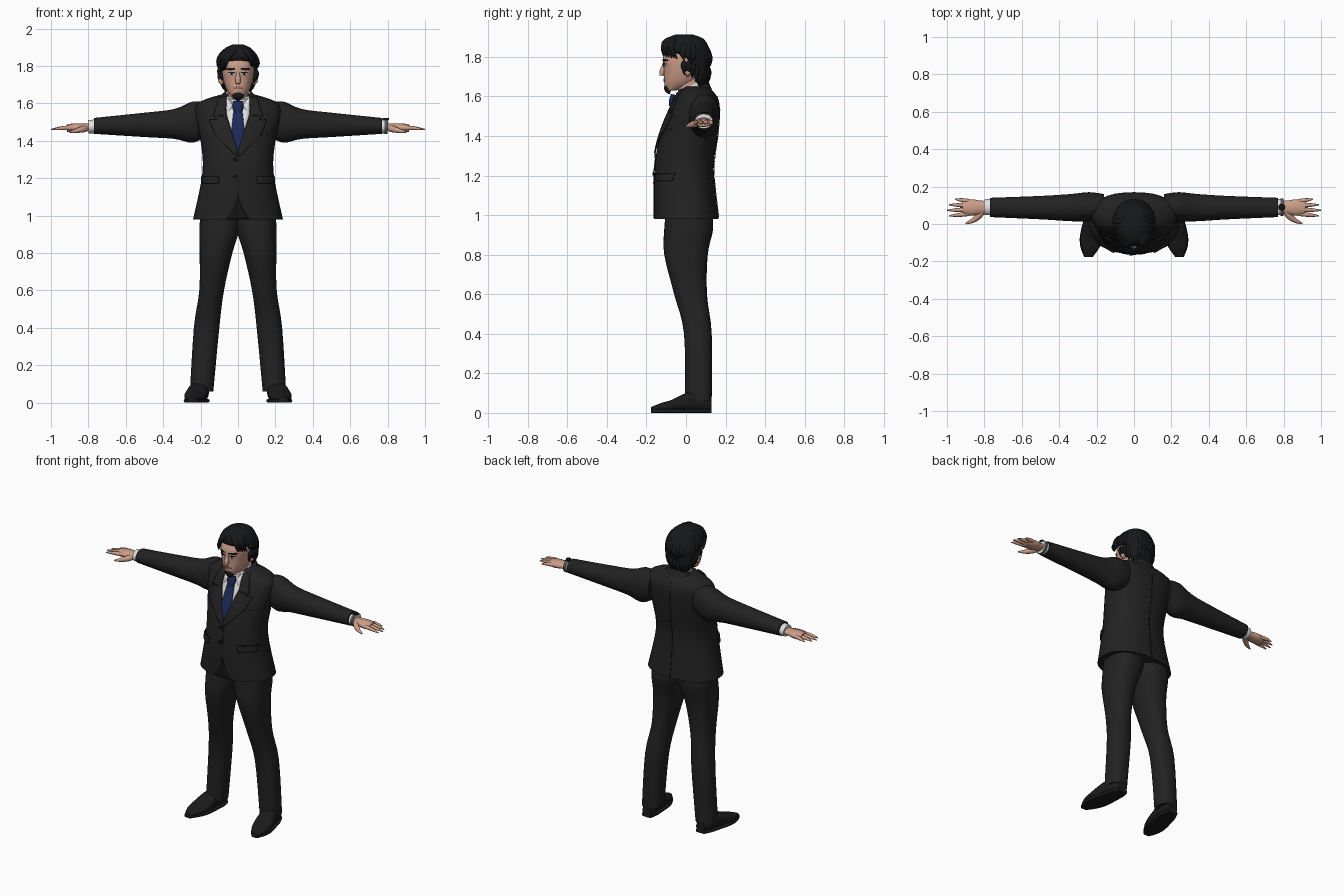
import bpy, bmesh, math, random
from mathutils import Vector
from mathutils.bvhtree import BVHTree
from mathutils.geometry import interpolate_bezier

random.seed(4)
cube = bpy.data.objects.get("Cube")
if cube:
    bpy.data.objects.remove(cube)


def material(name, red, green, blue):
    mat = bpy.data.materials.new(name)
    mat.use_nodes = True
    mat.diffuse_color = (red, green, blue, 1)
    shader = mat.node_tree.nodes["Principled BSDF"]
    shader.inputs["Base Color"].default_value = mat.diffuse_color
    shader.inputs["Roughness"].default_value = .8
    return mat


SUIT = material("charcoal suit", .016, .016, .016)
SEAM = material("dark seam", .007, .007, .007)
HAIR = material("black hair", .008, .009, .01)
SKIN = material("skin", .6, .34, .25)
LIPS = material("lips", .38, .17, .13)
WHITE = material("white shirt", .75, .75, .75)
TIE = material("navy tie", .012, .022, .095)
LEATHER = material("black leather", .011, .011, .012)
METAL = material("watch metal", .1, .1, .11)


def finish(name, bm, mat, mirror=False, thick=0):
    mesh = bpy.data.meshes.new(name)
    bm.to_mesh(mesh)
    bm.free()
    mesh.materials.append(mat)
    mesh.shade_smooth()
    mesh.set_sharp_from_angle(angle=math.radians(55))
    part = bpy.data.objects.new(name, mesh)
    bpy.context.scene.collection.objects.link(part)
    if mirror:
        part.modifiers.new("mirror", "MIRROR").use_mirror_merge = False
    if thick:
        solid = part.modifiers.new("thickness", "SOLIDIFY")
        solid.thickness, solid.offset = thick, 0
    return part


def skin_rings(rings, steps=5):
    """Run smooth splines through the rings and close both ends."""
    bm = bmesh.new()
    last, rows = len(rings) - 1, []
    for i in range(last):
        group = zip(rings[max(i - 1, 0)], rings[i], rings[i + 1], rings[min(i + 2, last)])
        splines = [interpolate_bezier(a, a + (b - before) / 6, b - (after - a) / 6, b, steps)[:-1]
                   for before, a, b, after in group]
        rows.extend(zip(*splines))
    rows.append(rings[last])
    loops = [[bm.verts.new(point) for point in row] for row in rows]
    count = len(rings[0])
    for low, high in zip(loops, loops[1:]):
        for i in range(count):
            j = (i + 1) % count
            bm.faces.new((low[i], low[j], high[j], high[i]))
    bm.faces.new(loops[0][::-1])
    bm.faces.new(loops[-1])
    bmesh.ops.recalc_face_normals(bm, faces=bm.faces)
    return bm


def loft(name, mat, axis, sections, power=2.3, shear=0, count=32, **options):
    """Each section: position on the axis, then bounds on the other two axes."""
    rings = []
    for along, left, right, low, high in sections:
        ring = []
        for i in range(count):
            angle = math.tau * i / count
            c, s = [math.copysign(abs(v) ** (2 / power), v) for v in (math.cos(angle), math.sin(angle))]
            a = (left + right + (right - left) * c) / 2
            b = (low + high + (high - low) * s) / 2
            ring.append(Vector({"z": (a, b, along + shear * b), "x": (along, a, b), "y": (a, along, b)}[axis]))
        rings.append(ring)
    return finish(name, skin_rings(rings), mat, **options)


def column(name, mat, sections, **options):
    """Upright body, symmetric in x: height, half width, front, back."""
    bounds = [(z, -half, half, front, back) for z, half, front, back in sections]
    return loft(name, mat, "z", bounds, **options)


def tube(name, mat, start, end, radii, bend=(0, 0, 0), flat=1, count=10, **options):
    """Tapered limb whose middle is pushed sideways by bend."""
    start, end, bend = Vector(start), Vector(end), Vector(bend)
    rings = []
    for i, radius in enumerate(radii):
        f = i / (len(radii) - 1)
        centre = start.lerp(end, f) + bend * 4 * f * (1 - f)
        turn = (end - start + bend * 4 * (1 - 2 * f)).to_track_quat("Z", "Y")
        angles = [math.tau * k / count for k in range(count)]
        rings.append([centre + turn @ Vector((radius * math.cos(a), flat * radius * math.sin(a), 0)) for a in angles])
    return finish(name, skin_rings(rings), mat, **options)


def surface(part):
    return BVHTree.FromObject(part, bpy.context.evaluated_depsgraph_get())


def plate(name, mat, target, outline, lift=.002, thick=.003, side=-1, mirror=False):
    """Lay an (x, z) outline on the front or back of a surface."""
    bm = bmesh.new()
    bm.faces.new([bm.verts.new((x, 0, z)) for x, z in outline])
    bm.normal_update()
    bmesh.ops.triangulate(bm, faces=bm.faces[:])
    bmesh.ops.subdivide_edges(bm, edges=bm.edges[:], cuts=5, use_grid_fill=True)
    for vert in bm.verts:
        hit, normal, _, _ = target.ray_cast(Vector((vert.co.x, side, vert.co.z)), Vector((0, -side, 0)))
        if hit:
            vert.co = hit + normal * lift
    return finish(name, bm, mat, mirror=mirror, thick=thick)


def box(x, z, half, tall):
    return [(x - half, z - tall), (x + half, z - tall), (x + half, z + tall), (x - half, z + tall)]


def oval(x, z, half, tall, count=8):
    angles = [math.tau * i / count for i in range(count)]
    return [(x + half * math.cos(a), z + tall * math.sin(a)) for a in angles]


def wedge(bottom, top, halves):
    """Symmetric outline from half widths at even heights."""
    step = (top - bottom) / (len(halves) - 1)
    right = [(half, bottom + step * i) for i, half in enumerate(halves)]
    left = [(-x, z) for x, z in reversed(right)]
    return list(dict.fromkeys(right + left))


# Jacket
jacket = column("jacket", SUIT, [(.98, .24, -.16, .165), (1.23, .19, -.16, .14), (1.4, .2, -.13, .16),
                                 (1.55, .23, -.07, .17), (1.61, .2, -.04, .15), (1.65, .08, -.01, .11)])
body = surface(jacket)
column("jacket_collar", SUIT, [(1.55, .11, 0, .14), (1.62, .084, 0, .115)], shear=.45)
plate("shirt_front", WHITE, body, wedge(1.34, 1.635, (0, .03, .06, .068)))
plate("tie", TIE, body, wedge(1.345, 1.57, (0, .04, .03, .022)), lift=.007, thick=.007)
plate("lapel", SUIT, body, [(.06, 1.63), (.1, 1.63), (.13, 1.53), (.11, 1.51), (.15, 1.51), (.12, 1.43),
                            (.005, 1.31), (0, 1.34), (.064, 1.54)], lift=.008, thick=.008, mirror=True)
plate("lapel_notch", SEAM, body, box(.1, 1.528, .025, .003), lift=.013, mirror=True)
plate("pocket_flap", SUIT, body, box(.145, 1.19, .043, .018), lift=.006, thick=.008, mirror=True)
plate("pocket_seam", SEAM, body, box(.145, 1.21, .043, .002), mirror=True)
plate("breast_pocket", SEAM, body, box(.13, 1.435, .03, .002))
plate("front_seam", SEAM, body, box(0, 1.2, .002, .1))
plate("front_cutaway", SEAM, body, wedge(.983, 1.11, (.06, .02, 0)))
plate("back_vent", SEAM, body, box(0, 1.09, .002, .1), side=1)
plate("back_seam", SEAM, body, box(0, 1.4, .001, .2), side=1)
for height in (1.21, 1.3):
    plate("jacket_button", SEAM, body, oval(-.015, height, .01, .01), lift=.005, thick=.006)

# Sleeves, cuffs and watch
loft("sleeve", SUIT, "x", [(.16, .03, .16, 1.43, 1.6), (.24, .015, .17, 1.39, 1.61), (.34, .015, .16, 1.41, 1.57),
                           (.5, .025, .15, 1.42, 1.55), (.77, .037, .14, 1.437, 1.522)], power=2.1, mirror=True)
tube("shirt_cuff", WHITE, (.75, .09, 1.477), (.8, .09, 1.475), (.044, .042), flat=.85, count=24, mirror=True)
tube("watch_band", METAL, (.783, .09, 1.476), (.798, .09, 1.476), (.047, .047), flat=.86, count=24)
tube("watch_face", SEAM, (.79, .09, 1.51), (.79, .09, 1.522), (.018, .016), count=16)

# Hands
tube("palm", SKIN, (.78, .09, 1.474), (.915, .087, 1.467), (.032, .037, .044, .036), flat=.55, count=16, mirror=True)
for i, finger in enumerate(("index", "middle", "ring", "little")):
    knuckle = .055 + .022 * i
    reach = 1 - .011 * (i - 1) ** 2
    tube(finger + "_finger", SKIN, (.88, knuckle, 1.469), (reach, knuckle + .008 * (i - 1.5), 1.46),
         (.012, .012, .009, .003), bend=(0, 0, .003), mirror=True)
tube("thumb", SKIN, (.81, .07, 1.468), (.9, .002, 1.446), (.018, .017, .012, .004), bend=(-.008, -.008, 0), mirror=True)

# Trousers with ankle folds
loft("trouser_leg", SUIT, "z", [(.06, .132, .257, -.005, .13), (.4, .1, .236, -.01, .13), (.6, .075, .207, -.06, .106),
                                (.8, .03, .205, -.11, .11), (.93, -.01, .206, -.11, .137),
                                (1.02, -.02, .2, -.1, .13)], mirror=True)
for i in range(4):
    height, slant = .11 + .045 * i, .013 * (-1) ** i
    tube("trouser_fold", SUIT, (.14, .02, height - slant), (.22, .008, height + slant), (.003, .009, .003),
         bend=(0, -.01, 0), mirror=True)

# Shoes, toes turned out
upper, sole = [], []
for i, (half, top) in enumerate(((.03, .07), (.047, .1), (.053, .11), (.059, .09), (.06, .065), (.048, .05), (.02, .03))):
    y, middle = .13 - .051 * i, .195 + .008 * i
    upper.append((y, middle - half, middle + half, .005, top))
    sole.append((y, middle - half - .003, middle + half + .003, 0, .02))
loft("shoe", LEATHER, "y", upper, mirror=True)
loft("shoe_sole", LEATHER, "y", sole, power=5, mirror=True)

# Neck, shirt collar and tie knot
column("neck", SKIN, [(1.56, .058, -.04, .085), (1.7, .056, -.04, .08)])
column("shirt_collar", WHITE, [(1.56, .078, -.05, .095), (1.643, .064, -.05, .085)], shear=.5)
tube("tie_knot", TIE, (0, -.062, 1.61), (0, -.074, 1.55), (.026, .03, .02), flat=.6)
tube("collar_wing", WHITE, (.058, -.03, 1.622), (.054, -.066, 1.555), (.012, .017, .004),
     bend=(-.012, -.006, 0), flat=.5, mirror=True)

# Head and face
head = column("head", SKIN, [(1.63, .03, -.1, -.05), (1.67, .06, -.11, .05), (1.73, .08, -.112, .09),
                             (1.8, .085, -.115, .1), (1.88, .06, -.07, .08)])
face = surface(head)
tube("nose", SKIN, (0, -.108, 1.775), (0, -.124, 1.705), (.008, .01, .015, .011))
tube("ear", SKIN, (.084, .008, 1.7), (.086, .012, 1.77), (.005, .014, .017, .005), bend=(.009, 0, 0), mirror=True)
plate("eye_white", WHITE, face, oval(.034, 1.758, .016, .006), lift=.001, mirror=True)
plate("iris", HAIR, face, oval(.033, 1.758, .006, .006), mirror=True)
plate("eyelid", HAIR, face, oval(.034, 1.765, .02, .003), mirror=True)
plate("eyebrow", HAIR, face, oval(.038, 1.783, .026, .006), mirror=True)
plate("mouth", LIPS, face, oval(0, 1.683, .028, .007))
tube("goatee", HAIR, (0, -.1, 1.664), (0, -.085, 1.612), (.01, .03, .026, .006), flat=.6)

# Hair mass with swept locks
column("hair", HAIR, [(1.64, .05, .05, .09), (1.72, .088, .03, .113), (1.8, .103, -.03, .12),
                      (1.835, .103, -.112, .12), (1.89, .075, -.1, .09), (1.914, .03, -.05, .03)])
for i in range(17):
    angle = math.radians(-12 + 204 * i / 16)
    c, s = math.cos(angle), math.sin(angle)
    tip = 1.715 - .07 * max(s, 0) + random.uniform(-.012, .012)
    tube("hair_lock", HAIR, (.06 * c, .01 + .06 * s, 1.895), (.086 * c, .012 + .085 * s, tip),
         (.008, .018, .02, .016, .004), bend=(.028 * c, .036 * s, .01), flat=.8)
for i in range(5):
    f = i / 4
    for sign, drop in ((-1, 1.78), (1, 1.8)):
        tube("fringe_lock", HAIR, (.012 + sign * (.01 + .02 * f), -.07 + .02 * f, 1.895),
             (sign * (.07 + .025 * f), -.1 + .055 * f, drop - .01 * f), (.01, .018, .017, .012, .003),
             bend=(sign * .012, -.025, .015), flat=.7)
